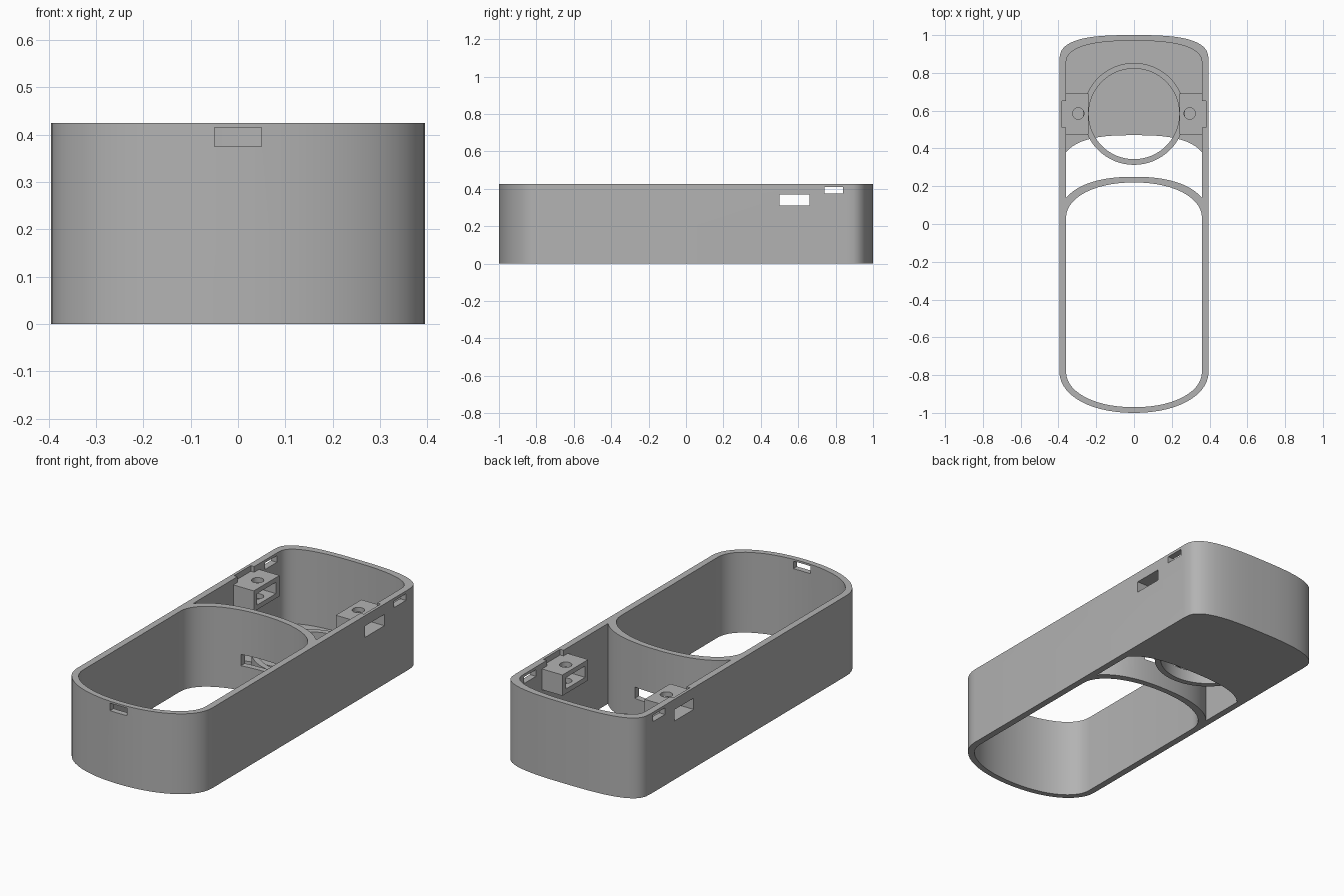
import bpy, bmesh, math

if "Cube" in bpy.data.objects:
    bpy.data.objects.remove(bpy.data.objects["Cube"])

H = 0.425            # casing height
FLOOR = 0.03         # floor thickness

grey = bpy.data.materials.new("plain grey")
grey.use_nodes = True
GREY = (0.45, 0.45, 0.45, 1)
grey.diffuse_color = GREY
grey.node_tree.nodes["Principled BSDF"].inputs["Base Color"].default_value = GREY


def end_curve(half, base, tip, power, reach=None, steps=28):
    """Rounded end running from +x to -x, bulging from base to tip."""
    reach = reach or half
    points = []
    for i in range(steps + 1):
        x = reach * math.cos(math.pi * i / steps)
        rise = max(0.0, 1 - abs(x / half) ** power) ** (1 / power)
        points.append((x, base + (tip - base) * rise))
    return points


def prism(name, outline, z0, z1):
    bm = bmesh.new()
    face = bm.faces.new([bm.verts.new((x, y, z0)) for x, y in outline])
    top = bmesh.ops.extrude_face_region(bm, geom=[face])["geom"]
    verts = [v for v in top if isinstance(v, bmesh.types.BMVert)]
    bmesh.ops.translate(bm, verts=verts, vec=(0, 0, z1 - z0))
    bmesh.ops.recalc_face_normals(bm, faces=bm.faces)
    mesh = bpy.data.meshes.new(name)
    bm.to_mesh(mesh)
    bm.free()
    obj = bpy.data.objects.new(name, mesh)
    bpy.context.collection.objects.link(obj)
    mesh.materials.append(grey)
    return obj


def box(name, x0, x1, y0, y1, z0, z1):
    return prism(name, [(x0, y0), (x1, y0), (x1, y1), (x0, y1)], z0, z1)


def disc(name, x, y, r, z0, z1, sides=64):
    turn = [2 * math.pi * i / sides for i in range(sides)]
    return prism(name, [(x + r * math.cos(a), y + r * math.sin(a)) for a in turn], z0, z1)


def cut(target, cutter):
    cutter.hide_render = True
    mod = target.modifiers.new("cut", "BOOLEAN")
    mod.operation = "DIFFERENCE"
    mod.solver = "EXACT"
    mod.object = cutter
    bpy.context.view_layer.objects.active = target
    bpy.ops.object.modifier_apply(modifier=mod.name)
    bpy.data.objects.remove(cutter)


def smooth(obj):
    bpy.ops.object.select_all(action="DESELECT")
    obj.select_set(True)
    bpy.context.view_layer.objects.active = obj
    bpy.ops.object.shade_smooth_by_angle(angle=math.radians(30))


# Outer casing
front = end_curve(0.395, -0.78, -1.0, 2.1)
back = end_curve(0.395, 0.86, 1.0, 2.9)
casing = prism("casing", front + back[::-1], 0, H)

# Open front bay, with the curved divider left behind it
bay_front = end_curve(0.36, -0.78, -0.97, 2.1)
bay_back = end_curve(0.36, 0.03, 0.22, 2.1)
cut(casing, prism("front_bay", bay_front + bay_back[::-1], -0.1, 0.6))

# Back bay above its floor, and the gap between divider and floor
divider = end_curve(0.395, 0.03, 0.25, 2.3, reach=0.36)
bay_end = end_curve(0.36, 0.85, 0.97, 2.5)
floor_edge = end_curve(0.395, 0.25, 0.47, 2.8, reach=0.36)
cut(casing, prism("back_bay", divider + bay_end[::-1], FLOOR, 0.6))
cut(casing, prism("floor_gap", divider + floor_edge[::-1], -0.1, 0.1))

# Slots in the front wall, the divider and both side walls
cut(casing, box("front_slot", -0.05, 0.05, -1.1, -0.9, 0.375, 0.415))
cut(casing, box("divider_slot", -0.13, 0.13, 0.1, 0.35, 0.13, 0.19))
cut(casing, box("bracket_slot", -0.5, 0.5, 0.5, 0.66, 0.31, 0.37))
cut(casing, box("back_slot", -0.5, 0.5, 0.74, 0.84, 0.375, 0.41))

# Hollow screw brackets, with a shallow wall recess above each
for side, label in ((1, "left"), (-1, "right")):
    inner, outer = sorted((side * 0.30, side * 0.38))
    cut(casing, box("recess", inner, outer, 0.51, 0.65, 0.395, 0.6))
    x0, x1 = sorted((side * 0.24, side * 0.361))
    bracket = box(label + "_bracket", x0, x1, 0.475, 0.69, 0.285, 0.395)
    cut(bracket, box("pocket", -0.5, 0.5, 0.5, 0.66, 0.31, 0.37))
    cut(bracket, disc("screw_hole", side * 0.295, 0.585, 0.03, 0.2, 0.5, 32))
    smooth(bracket)

smooth(casing)

# Low locating ring on the floor
ring = disc("locating_ring", 0, 0.583, 0.27, FLOOR - 0.005, 0.09)
cut(ring, disc("ring_bore", 0, 0.583, 0.24, -0.1, 0.3))
smooth(ring)
